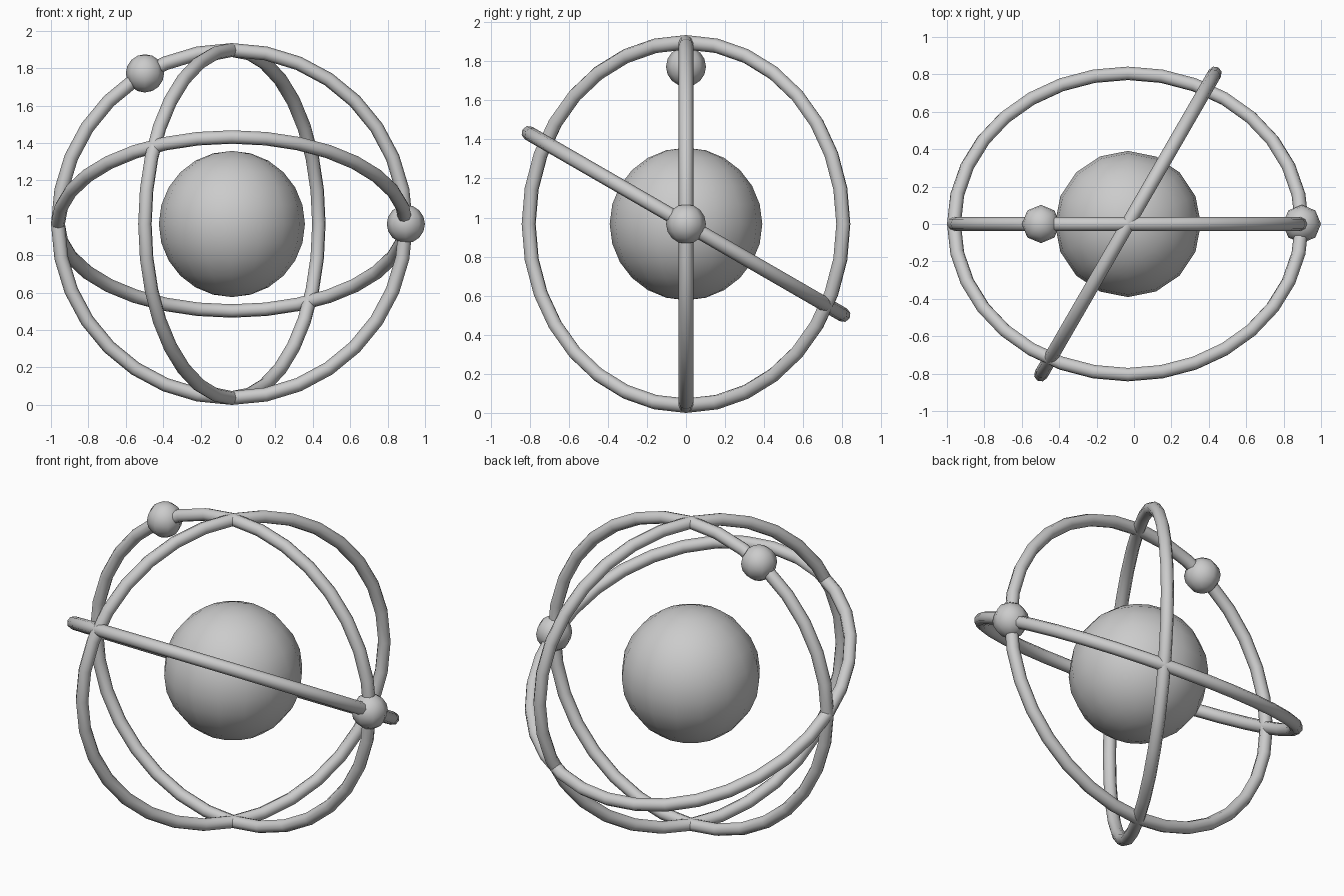
import bpy
from math import radians, cos, sin

if "Cube" in bpy.data.objects:
    bpy.data.objects.remove(bpy.data.objects["Cube"])

CX, CZ = -0.0326, 0.967   # shared centre
R = 0.930                 # orbit radius


def smooth(name):
    ob = bpy.context.object
    ob.name = name
    bpy.ops.object.shade_smooth_by_angle(angle=radians(60))
    return ob


def ring(name, rot):
    bpy.ops.mesh.primitive_torus_add(
        major_radius=R, minor_radius=0.0372, major_segments=32, minor_segments=8,
        location=(CX, 0, CZ), rotation=[radians(a) for a in rot])
    return smooth(name)


def ball(name, radius, segments, rings, loc):
    bpy.ops.mesh.primitive_uv_sphere_add(
        radius=radius, segments=segments, ring_count=rings, location=loc)
    return smooth(name)


# Central core
ball("core", 0.3907, 16, 12, (CX, 0, CZ))

# Three crossing orbit rings
ring("front_ring", (90, 0, 0))
ring("turned_ring", (90, 0, 60))
ring("tilted_ring", (-30, 0, 0))

# Small beads riding on the front ring
for name, deg in (("side_bead", 0), ("upper_bead", 120)):
    a = radians(deg)
    ball(name, 0.1023, 8, 8, (CX + R * cos(a), 0, CZ + R * sin(a)))
